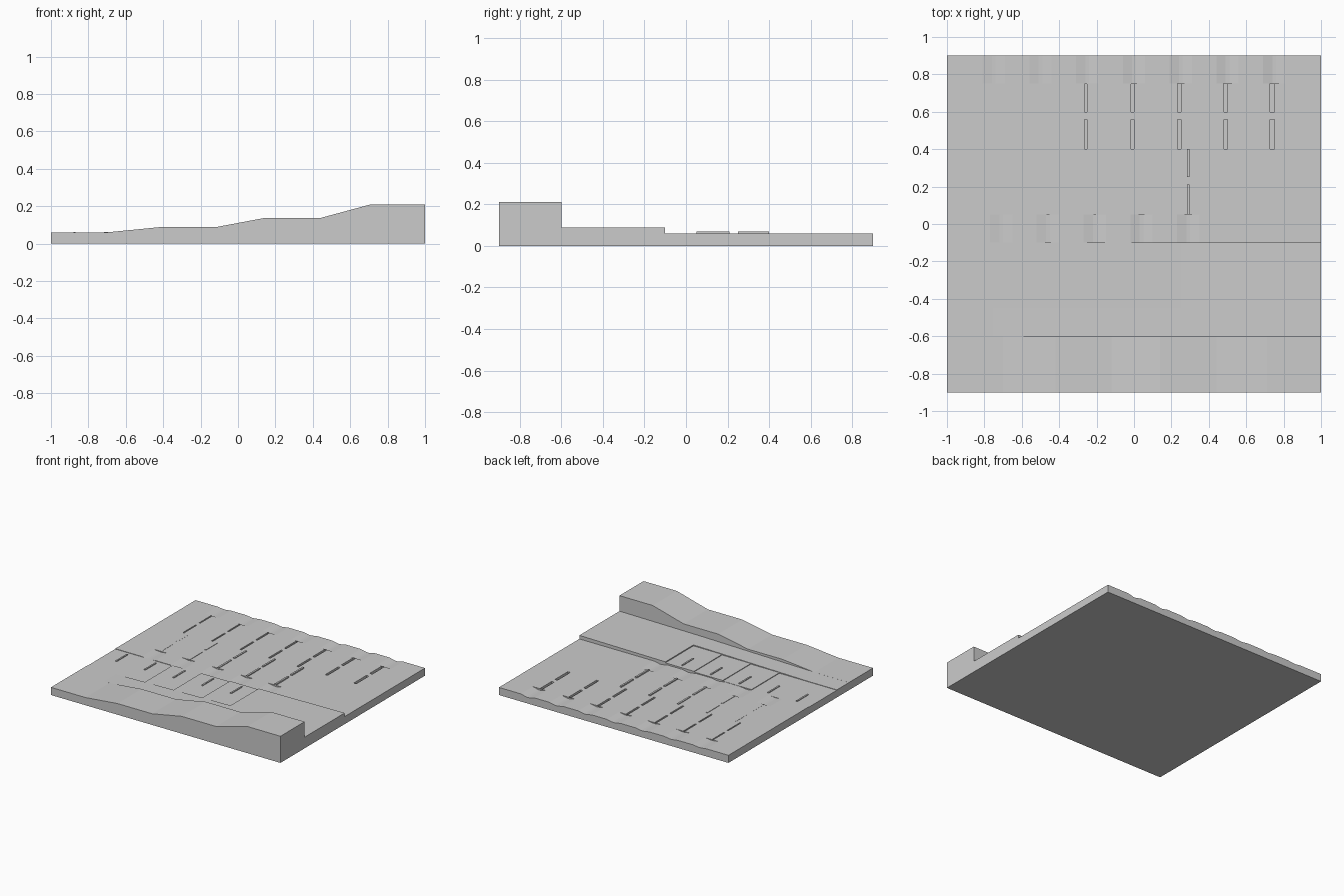
import bpy
import bmesh

cube = bpy.data.objects.get("Cube")
if cube:
    bpy.data.objects.remove(cube, do_unlink=True)

grey = bpy.data.materials.new("plain grey")
grey.use_nodes = True
grey.diffuse_color = (0.6, 0.6, 0.6, 1)
grey.node_tree.nodes["Principled BSDF"].inputs["Base Color"].default_value = (0.6, 0.6, 0.6, 1)


def finish(name, bm):
    bmesh.ops.recalc_face_normals(bm, faces=bm.faces)
    mesh = bpy.data.meshes.new(name)
    bm.to_mesh(mesh)
    bm.free()
    mesh.materials.append(grey)
    obj = bpy.data.objects.new(name, mesh)
    bpy.context.scene.collection.objects.link(obj)
    return obj


def strip(name, profile, y0, y1):
    """Solid ground strip: an x-z surface profile extruded along y."""
    bm = bmesh.new()
    outline = [(-1, 0)] + profile + [(1, 0)]
    face = bm.faces.new([bm.verts.new((x, y0, z)) for x, z in outline])
    out = bmesh.ops.extrude_face_region(bm, geom=[face])
    verts = [g for g in out["geom"] if isinstance(g, bmesh.types.BMVert)]
    bmesh.ops.translate(bm, verts=verts, vec=(0, y1 - y0, 0))
    return finish(name, bm)


def boxes(name, spans):
    """Several boxes in one object, each given as (x0, x1, y0, y1, z0, z1)."""
    bm = bmesh.new()
    for x0, x1, y0, y1, z0, z1 in spans:
        verts = bmesh.ops.create_cube(bm, size=1)["verts"]
        bmesh.ops.scale(bm, verts=verts, vec=(x1 - x0, y1 - y0, z1 - z0))
        bmesh.ops.translate(bm, verts=verts, vec=((x0 + x1) / 2, (y0 + y1) / 2, (z0 + z1) / 2))
    return finish(name, bm)


def cut(target, cutter):
    mod = target.modifiers.new("cut", "BOOLEAN")
    mod.operation = "DIFFERENCE"
    mod.solver = "EXACT"
    mod.object = cutter
    cutter.hide_render = True
    cutter.hide_viewport = True
    cutter.display_type = "WIRE"


GROUND = 0.06


def terrace_height(x):
    if x < 0.25:
        return GROUND + 0.02 * max(0, x + 0.75)
    return 0.08 + 0.0107 * (x - 0.25)


def dipped(centres):
    """Level street profile with a shallow swale at each centre."""
    points = [(-1, GROUND)]
    for k, x in enumerate(centres):
        low = GROUND - 0.006 - 0.001 * k
        points += [(x - 0.06, GROUND), (x - 0.01, low), (x + 0.01, low), (x + 0.06, GROUND)]
    return points + [(1, GROUND)]


# High front bank with three ramps
strip("front_bank", [(-1, 0.0605), (-0.7, 0.0605), (-0.42, 0.088), (-0.12, 0.088),
                     (0.14, 0.137), (0.44, 0.137), (0.71, 0.21), (1, 0.21)], -0.9, -0.6)

# Middle terrace: a sloping band, then level plots stepping up beside the slope
slope = [(x, terrace_height(x)) for x in (-1, -0.75, 0.25, 1)]
strip("terrace_slope", slope, -0.6, -0.45)
plots = [(k * 0.25 - 1, terrace_height(k * 0.25 - 1) - 0.003) for k in range(5)]
steps = [point for x, z in plots for point in ((x, z), (x + 0.25, z))]
strip("terrace_plots", steps + slope[2:], -0.45, -0.1)
boxes("plot_walls", [(x + 0.12, x + 0.132, -0.27, -0.13, 0.03, z + 0.006) for x, z in plots])

# Low ground at the back, between two streets with swales
upper_lines = [k * 0.25 - 0.75 for k in range(7)]
lower_lines = [k * 0.25 - 0.71 for k in range(5)]
strip("lower_street", dipped(lower_lines), -0.1, 0.05)
lots = strip("back_lots", [(-1, GROUND), (1, GROUND)], 0.05, 0.75)
strip("upper_street", dipped(upper_lines), 0.75, 0.9)

# Narrow slots between the upper lots, widening to the left
slots = []
for k, x in enumerate(upper_lines):
    for y0, y1 in ((0.4, 0.56), (0.6, 0.749)):
        slots.append((x - 0.01 - 0.002 * k, x, y0, y1, GROUND - 0.006 - 0.002 * k, 0.2))
cut(lots, boxes("slot_cutter", slots))

# Low walls between the lower lots, growing taller to the left
walls = []
for k, x in enumerate(lower_lines):
    for y0, y1 in ((0.05, 0.21), (0.25, 0.4)):
        walls.append((x - 0.007, x + 0.007, y0, y1, 0.03, GROUND + 0.001 + 0.00225 * k))
boxes("lot_walls", walls)
